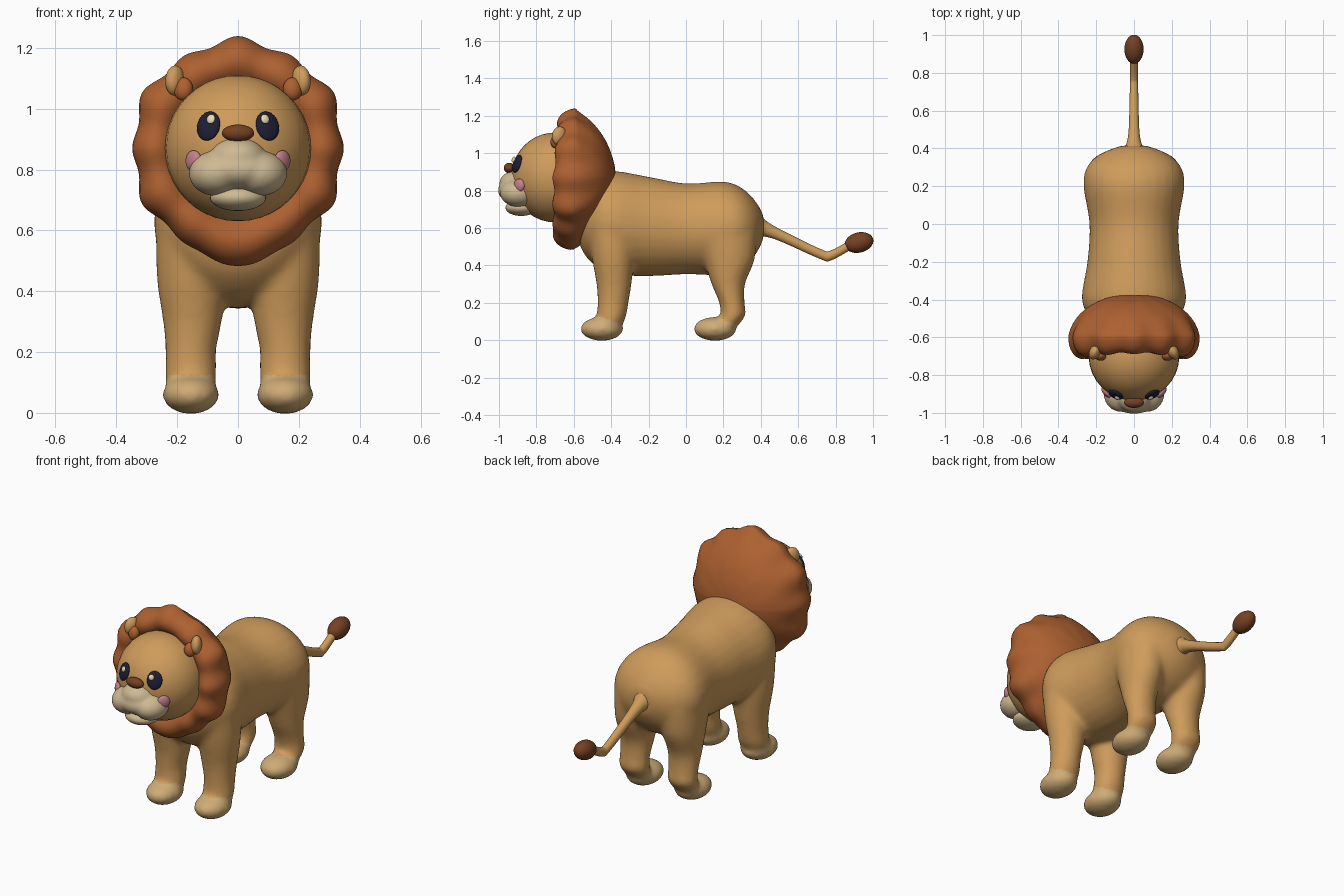
import bpy, bmesh
from math import sin, cos, pi, exp
from mathutils import Vector, Matrix

if "Cube" in bpy.data.objects:
    bpy.data.objects.remove(bpy.data.objects["Cube"])


def material(name, rgb):
    m = bpy.data.materials.new(name)
    m.use_nodes = True
    m.diffuse_color = (*rgb, 1)
    bsdf = m.node_tree.nodes["Principled BSDF"]
    bsdf.inputs["Base Color"].default_value = (*rgb, 1)
    bsdf.inputs["Roughness"].default_value = 0.8
    return m


TAN = material("tan fur", (0.62, 0.33, 0.105))
PAW = material("pale paw fur", (0.62, 0.41, 0.18))
RUST = material("rust mane", (0.42, 0.118, 0.03))
CREAM = material("cream muzzle", (0.62, 0.49, 0.29))
BROWN = material("dark brown", (0.18, 0.053, 0.017))
NAVY = material("dark navy eye", (0.013, 0.013, 0.035))
SPARK = material("eye sparkle", (0.80, 0.72, 0.45))
PINK = material("pink cheek", (0.56, 0.22, 0.26))


def make(name, bm, *mats):
    """Turn a bmesh into a smooth shaded object."""
    bmesh.ops.recalc_face_normals(bm, faces=bm.faces)
    mesh = bpy.data.meshes.new(name)
    bm.to_mesh(mesh)
    bm.free()
    for m in mats:
        mesh.materials.append(m)
    mesh.shade_smooth()
    ob = bpy.data.objects.new(name, mesh)
    bpy.context.collection.objects.link(ob)
    return ob


def add_ball(bm, loc, size, facing=None):
    rot = Matrix()
    if facing:
        rot = Vector(facing).to_track_quat('-Y', 'Z').to_matrix().to_4x4()
    bmesh.ops.create_uvsphere(bm, u_segments=32, v_segments=20, radius=1,
                              matrix=Matrix.Translation(loc) @ rot @ Matrix.Diagonal((*size, 1)))


def ball(name, loc, size, mat, facing=None):
    bm = bmesh.new()
    add_ball(bm, loc, size, facing)
    return make(name, bm, mat)


def bridge(bm, rings):
    n = len(rings[0])
    for a, b in zip(rings, rings[1:]):
        for i in range(n):
            j = (i + 1) % n
            bm.faces.new((a[i], a[j], b[j], b[i]))


def add_loft(bm, sections, axis, steps=5, n=28):
    """Elliptical rings (x, y, z, radius, radius) joined by a smooth path."""
    pts = [Vector(s) for s in sections]
    pts = [pts[0]] + pts + [pts[-1]]
    path = []
    for k in range(1, len(pts) - 2):
        a, b, c, d = pts[k - 1:k + 3]
        for i in range(steps):
            t = i / steps
            path.append(b + (c - a) * t / 2 + (2 * a - 5 * b + 4 * c - d) * t * t / 2
                        + (3 * b - a - 3 * c + d) * t ** 3 / 2)
    path.append(pts[-1])
    rings = []
    for x, y, z, p, q in path:
        ring = []
        for i in range(n):
            u, v = p * cos(2 * pi * i / n), q * sin(2 * pi * i / n)
            ring.append(bm.verts.new((x + u, y, z + v) if axis == 'Y' else (x + u, y + v, z)))
        rings.append(ring)
    bridge(bm, rings)
    bm.faces.new(rings[0])
    bm.faces.new(rings[-1])


def fuse(ob, voxel, rounds):
    """Merge overlapping volumes into one soft skin."""
    remesh = ob.modifiers.new("fuse", 'REMESH')
    remesh.mode, remesh.voxel_size = 'VOXEL', voxel
    soft = ob.modifiers.new("soften", 'SMOOTH')
    soft.factor, soft.iterations = 0.5, rounds
    bpy.context.view_layer.objects.active = ob
    for name in ("fuse", "soften"):
        bpy.ops.object.modifier_apply(modifier=name)
    ob.data.shade_smooth()


# Body, legs and paws as one skin
bm = bmesh.new()
add_loft(bm, [(0, -0.58, 0.66, 0.10, 0.12), (0, -0.53, 0.64, 0.20, 0.20),
              (0, -0.41, 0.63, 0.276, 0.274), (0, -0.2, 0.608, 0.247, 0.266),
              (0, 0, 0.595, 0.236, 0.243), (0, 0.2, 0.598, 0.268, 0.25),
              (0, 0.3, 0.6, 0.25, 0.213), (0, 0.37, 0.6, 0.18, 0.145),
              (0, 0.415, 0.605, 0.07, 0.065)], 'Y')
for s in (-1, 1):
    add_loft(bm, [(s * 0.14, -0.40, 0.64, 0.13, 0.13), (s * 0.15, -0.39, 0.45, 0.118, 0.115),
                  (s * 0.15, -0.385, 0.3, 0.097, 0.094), (s * 0.155, -0.39, 0.2, 0.083, 0.083),
                  (s * 0.155, -0.4, 0.12, 0.085, 0.078), (s * 0.155, -0.42, 0.05, 0.075, 0.06)], 'Z')
    add_loft(bm, [(s * 0.14, 0.21, 0.58, 0.125, 0.17), (s * 0.148, 0.23, 0.43, 0.112, 0.137),
                  (s * 0.152, 0.226, 0.3, 0.094, 0.09), (s * 0.155, 0.245, 0.2, 0.085, 0.068),
                  (s * 0.155, 0.25, 0.13, 0.085, 0.068), (s * 0.155, 0.2, 0.05, 0.07, 0.05)], 'Z')
    for y in (-0.45, 0.155):
        add_ball(bm, (s * 0.155, y, 0.06), (0.094, 0.116, 0.064))
body = make("body", bm, TAN, PAW)
fuse(body, 0.013, 14)
for f in body.data.polygons:
    x, y, z = f.center
    heel = y - (0.16 if y > 0 else -0.45)
    f.material_index = int(z < 0.122 - max(0, heel) * 0.35)

# Tail with flared root, and its tuft
bm = bmesh.new()
add_loft(bm, [(0, 0.37, 0.625, 0.085, 0.085), (0, 0.405, 0.608, 0.052, 0.056),
              (0, 0.44, 0.59, 0.036, 0.04), (0, 0.52, 0.553, 0.027, 0.031),
              (0, 0.72, 0.46, 0.022, 0.027), (0, 0.775, 0.453, 0.022, 0.027),
              (0, 0.88, 0.51, 0.022, 0.027)], 'Y')
make("tail", bm, TAN)
ball("tail_tuft", (0, 0.925, 0.522), (0.051, 0.078, 0.054), BROWN, (0, -1, -0.25))

# Mane: lobed rim closing to a smoother dome behind the head
bm = bmesh.new()
N = 144
PROFILE = [(0.5, -0.62), (0.63, -0.685), (0.75, -0.715), (0.87, -0.705), (0.96, -0.67),
           (1.0, -0.61), (0.97, -0.555), (0.88, -0.495), (0.74, -0.445), (0.55, -0.405),
           (0.33, -0.382), (0.12, -0.372)]
rings = []
for k, (s, y) in enumerate(PROFILE):
    ring = []
    back = k > 5
    weight = s ** 4 if back else s
    for i in range(N):
        a = 2 * pi * i / N
        low = exp(-((a - pi) / 0.5) ** 2)
        lobe = cos(12 * a) * (1 - low) + 0.6 * low
        r = 0.356 + 0.01 * lobe * weight + 0.008 * cos(6 * a) * weight - 0.006 * sin(a) ** 2 + 0.022 * low
        depth = y - 0.012 * lobe * weight * sin(pi * s)
        depth += -0.035 * s * abs(cos(a)) if back else 0.025 * max(0, cos(a))
        ring.append(bm.verts.new((s * r * sin(a), depth, 0.87 + s * r * cos(a))))
    rings.append(ring)
bridge(bm, rings)
bm.faces.new(rings[0])
bm.faces.new(rings[-1])
mane = make("mane", bm, RUST)
mane.modifiers.new("round", 'SUBSURF').levels = 1
mane.modifiers["round"].render_levels = 1

# Head
HEAD = Vector((0, -0.70, 0.87))
ball("head", HEAD, (0.24, 0.235, 0.24), TAN)

# Muzzle: broad lower lobes rising to a bridge below the nose
bm = bmesh.new()
add_ball(bm, (0, -0.91, 0.84), (0.092, 0.088, 0.066))
add_ball(bm, (0, -0.9, 0.8), (0.135, 0.106, 0.07))
for s in (-1, 1):
    add_ball(bm, (s * 0.07, -0.895, 0.787), (0.092, 0.1, 0.075))
fuse(make("muzzle", bm, CREAM), 0.008, 14)
ball("chin", (0, -0.88, 0.708), (0.092, 0.085, 0.044), CREAM)
ball("nose", (0, -0.945, 0.92), (0.053, 0.029, 0.028), BROWN)

# Eyes, cheeks and ears on both sides
for s, side in ((1, "left"), (-1, "right")):
    eye = Vector((s * 0.097, -0.903, 0.943))
    ball(side + "_eye", eye, (0.041, 0.016, 0.05), NAVY, eye - HEAD)
    ball(side + "_eye_sparkle", (s * 0.089, -0.922, 0.966), (0.015, 0.008, 0.016), SPARK, eye - HEAD)
    ball(side + "_cheek", (s * 0.146, -0.892, 0.828), (0.035, 0.017, 0.035), PINK, (s * 0.75, -0.66, 0))
    ball(side + "_ear", (s * 0.207, -0.677, 1.092), (0.029, 0.042, 0.05), TAN, (s * 0.5, -1, 0.2))
    ball(side + "_ear_tuft", (s * 0.18, -0.697, 1.065), (0.032, 0.026, 0.038), RUST, (s * 0.3, -1, 0.2))
